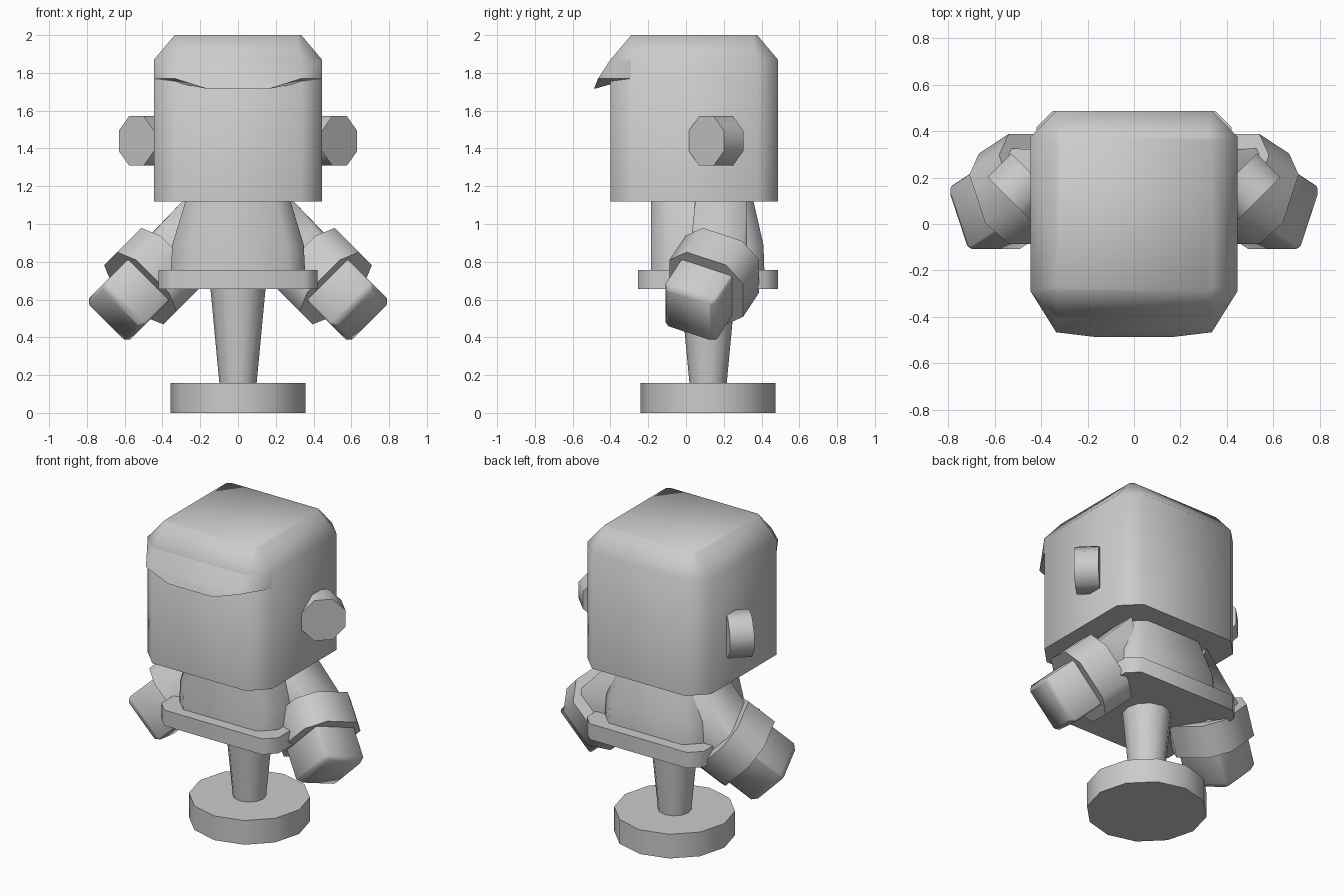
import bpy, bmesh, math
from mathutils import Vector

if "Cube" in bpy.data.objects:
    bpy.data.objects.remove(bpy.data.objects["Cube"])

grey = bpy.data.materials.new("light_grey")
grey.diffuse_color = (0.6, 0.6, 0.6, 1)
grey.use_nodes = True
grey.node_tree.nodes["Principled BSDF"].inputs["Base Color"].default_value = grey.diffuse_color


def finish(name, bm, mirror=False, angle=50):
    bmesh.ops.recalc_face_normals(bm, faces=bm.faces)
    me = bpy.data.meshes.new(name)
    bm.to_mesh(me)
    bm.free()
    me.materials.append(grey)
    ob = bpy.data.objects.new(name, me)
    bpy.context.collection.objects.link(ob)
    if mirror:
        ob.modifiers.new("mirror", 'MIRROR').use_clip = False
    bpy.ops.object.select_all(action='DESELECT')
    ob.select_set(True)
    bpy.context.view_layer.objects.active = ob
    bpy.ops.object.shade_smooth_by_angle(angle=math.radians(angle))
    return ob


def loft(name, rings, **kw):
    """Skin closed rings of equal point count and cap both ends."""
    bm = bmesh.new()
    vs = [[bm.verts.new(p) for p in r] for r in rings]
    n = len(vs[0])
    for a, b in zip(vs, vs[1:]):
        for i in range(n):
            j = (i + 1) % n
            bm.faces.new((a[i], a[j], b[j], b[i]))
    bm.faces.new(vs[0])
    bm.faces.new(vs[-1])
    return finish(name, bm, **kw)


def hull(name, pts, **kw):
    bm = bmesh.new()
    for p in pts:
        bm.verts.new(p)
    bmesh.ops.convex_hull(bm, input=bm.verts)
    bmesh.ops.dissolve_limit(bm, angle_limit=0.02, verts=bm.verts, edges=bm.edges)
    return finish(name, bm, **kw)


def octo(hx, hy, c):
    """Rectangle with chamfered corners."""
    return [(hx, -hy + c), (hx, hy - c), (hx - c, hy), (-hx + c, hy),
            (-hx, hy - c), (-hx, -hy + c), (-hx + c, -hy), (hx - c, -hy)]


def flat_ring(hx, y0, y1, c, z):
    return [(x, y + (y0 + y1) / 2, z) for x, y in octo(hx, (y1 - y0) / 2, c)]


def circle(r, z, n=12, y=0.117):
    return [(r * math.cos(2 * math.pi * i / n), y + r * math.sin(2 * math.pi * i / n), z)
            for i in range(n)]


# Stand
loft("stand_base", [circle(0.357, 0), circle(0.357, 0.157)], angle=35)
loft("stand_stem", [circle(0.098, 0.15), circle(0.147, 0.67)], angle=35)

# Body
loft("belt", [flat_ring(0.42, -0.255, 0.487, 0.07, z) for z in (0.655, 0.757)])
loft("torso", [flat_ring(0.355, -0.185, 0.415, 0.09, 0.75),
               flat_ring(0.348, -0.185, 0.41, 0.09, 0.89),
               flat_ring(0.275, -0.185, 0.355, 0.08, 1.13)])

# Head with chamfered edges
loft("head", [flat_ring(0.445, -0.40, 0.487, 0.11, 1.12),
              flat_ring(0.445, -0.40, 0.487, 0.11, 1.87),
              flat_ring(0.335, -0.29, 0.377, 0.02, 2.0)])

# Fringe jutting over the face
hull("fringe", [(s * x, y, z) for s in (1, -1) for x, y, z in (
    (0.445, -0.29, 1.87), (0.335, -0.40, 1.87), (0.445, -0.29, 1.77),
    (0.335, -0.466, 1.77), (0.16, -0.487, 1.715))])

# Ears: octagonal discs turned half forward
out = Vector((1, -1, 0)).normalized()
side = Vector((1, 1, 0)).normalized()
k = math.radians(22.5)
ear_r = 0.131 / math.cos(k)
loft("ear", [[Vector((0.538, 0.108, 1.44)) - out * d
              + side * ear_r * math.cos(k + i * math.pi / 4)
              + Vector((0, 0, ear_r * math.sin(k + i * math.pi / 4)))
              for i in range(8)] for d in (0, 0.145)], mirror=True)

# Arms: local frame pointing down, outward and forward
t = math.radians(25)
q = math.sqrt(0.5)
axis = Vector((q * math.cos(t), -math.sin(t), -q * math.cos(t)))
u = Vector((q, 0, q))
v = Vector((q * math.sin(t), math.cos(t), -q * math.sin(t)))
hand_mid = Vector((0.575, 0.07, 0.602))


def arm_ring(a, hu, hv, c):
    return [hand_mid + axis * a + u * x + v * y for x, y in octo(hu, hv, c)]


loft("hand", [arm_ring(-0.2, 0.155, 0.15, 0.012), arm_ring(0.10, 0.155, 0.15, 0.012),
              arm_ring(0.13, 0.135, 0.13, 0.012)], mirror=True)
loft("cuff", [arm_ring(-0.29, 0.222, 0.215, 0.1), arm_ring(-0.09, 0.222, 0.215, 0.1)],
     mirror=True)
hull("sleeve", arm_ring(-0.25, 0.16, 0.165, 0.03)
     + [(x, y, z) for x, z in ((0.285, 1.13), (0.2, 0.82)) for y in (0.05, 0.32)],
     mirror=True)
